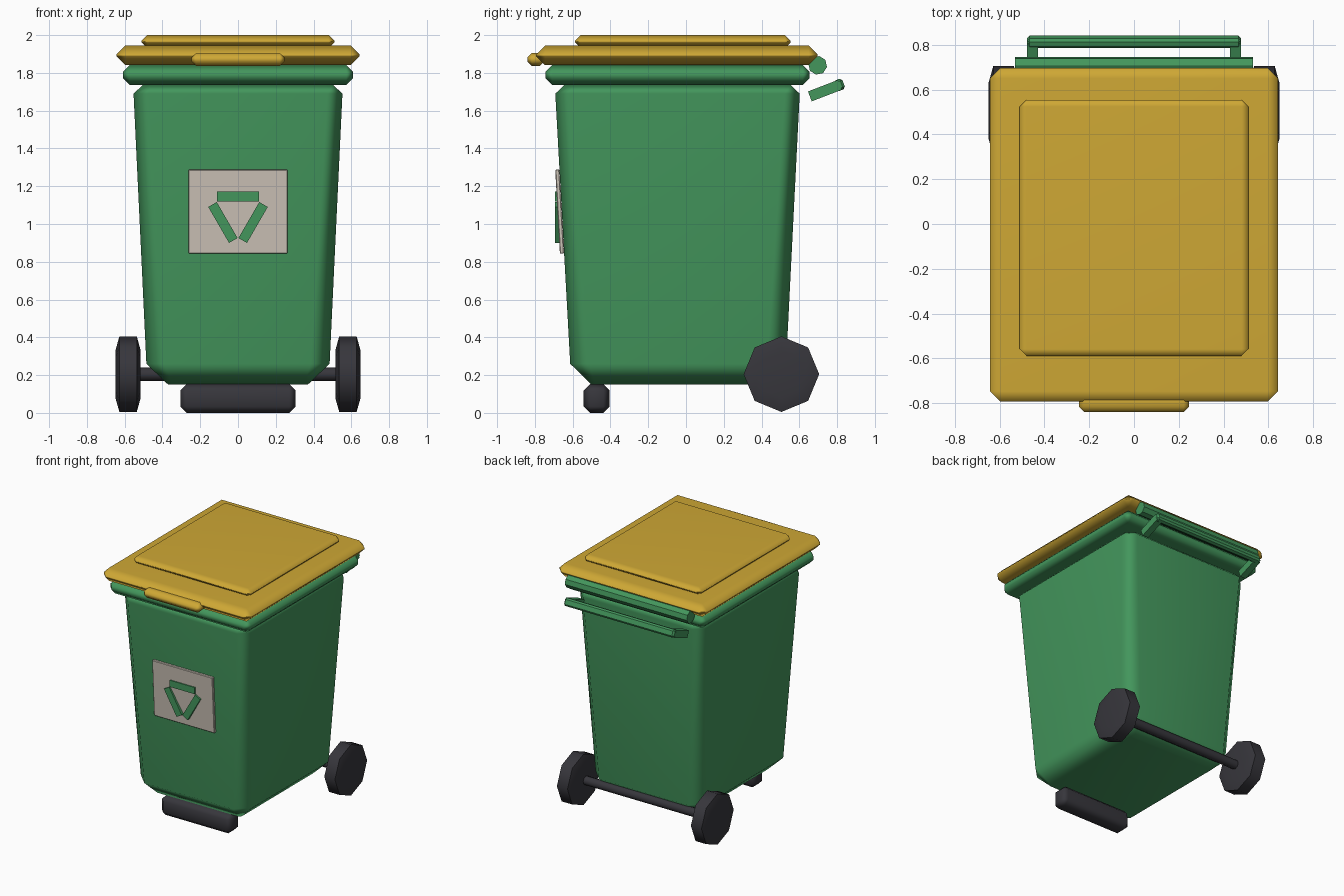
import bpy, bmesh, math
from mathutils import Matrix, Vector

cube = bpy.data.objects.get("Cube")
if cube:
    bpy.data.objects.remove(cube, do_unlink=True)


def material(name, rgb):
    m = bpy.data.materials.new(name)
    m.use_nodes = True
    m.diffuse_color = (*rgb, 1)
    m.node_tree.nodes["Principled BSDF"].inputs["Base Color"].default_value = (*rgb, 1)
    return m


GREEN = material("bin green", (0.056, 0.305, 0.107))
YELLOW = material("lid yellow", (0.62, 0.39, 0.035))
DARK = material("dark rubber", (0.038, 0.037, 0.045))
LABEL = material("label grey", (0.60, 0.54, 0.47))


def finish(name, bm, mat, smooth=50):
    """Turn a bmesh into a shaded object."""
    bmesh.ops.recalc_face_normals(bm, faces=bm.faces)
    mesh = bpy.data.meshes.new(name)
    bm.to_mesh(mesh)
    bm.free()
    mesh.materials.append(mat)
    obj = bpy.data.objects.new(name, mesh)
    bpy.context.collection.objects.link(obj)
    bpy.ops.object.select_all(action='DESELECT')
    obj.select_set(True)
    bpy.context.view_layer.objects.active = obj
    if smooth:
        bpy.ops.object.shade_smooth_by_angle(angle=math.radians(smooth))
        obj.modifiers.new("Weighted normals", 'WEIGHTED_NORMAL').keep_sharp = True
    return obj


def box(name, mat, center, size, bevel=0.0, rot=(0, 'X'), smooth=50):
    """Box with chamfered edges, turned about one axis."""
    bm = bmesh.new()
    bmesh.ops.create_cube(bm, size=1, matrix=Matrix.Diagonal((*size, 1)))
    if bevel:
        bmesh.ops.bevel(bm, geom=bm.edges[:], offset=bevel, segments=1,
                        affect='EDGES', profile=0.5)
    bm.transform(Matrix.Translation(center) @ Matrix.Rotation(math.radians(rot[0]), 4, rot[1]))
    return finish(name, bm, mat, smooth)


def loft(name, mat, rings, smooth=50):
    """Skin a list of closed point rings and cap both ends."""
    bm = bmesh.new()
    loops = [[bm.verts.new(p) for p in ring] for ring in rings]
    n = len(loops[0])
    for a, b in zip(loops, loops[1:]):
        for i in range(n):
            j = (i + 1) % n
            bm.faces.new((a[i], a[j], b[j], b[i]))
    bm.faces.new(loops[0])
    bm.faces.new(loops[-1])
    return finish(name, bm, mat, smooth)


def cut_rect(hx, y0, y1, z, c):
    """Rectangle with cut corners at height z."""
    return [Vector((x, y, z)) for x, y in (
        (-hx + c, y0), (hx - c, y0), (hx, y0 + c), (hx, y1 - c),
        (hx - c, y1), (-hx + c, y1), (-hx, y1 - c), (-hx, y0 + c))]


def disc_ring(x, y, z, r, sides=8, turn=0.0):
    angles = [math.tau * i / sides + turn for i in range(sides)]
    return [Vector((x, y + r * math.sin(a), z + r * math.cos(a))) for a in angles]


# Tapered bin body
loft("bin_body", GREEN, [
    cut_rect(0.37, -0.50, 0.42, 0.15, 0.02),
    cut_rect(0.485, -0.613, 0.53, 0.26, 0.10),
    cut_rect(0.553, -0.692, 0.602, 1.69, 0.08),
    cut_rect(0.505, -0.645, 0.555, 1.735, 0.04)])

# Rim and lid
box("body_rim", GREEN, (0, -0.045, 1.788), (1.22, 1.40, 0.106), 0.037)
box("lid", YELLOW, (0, -0.048, 1.893), (1.286, 1.49, 0.104), 0.047)
box("lid_panel", YELLOW, (0, -0.017, 1.966), (1.02, 1.143, 0.068), 0.03)
box("lid_grip", YELLOW, (0, -0.795, 1.871), (0.49, 0.09, 0.07), 0.024)

# Hinge bar and tilted rear handle
loft("hinge_bar", GREEN,
     [disc_ring(x, 0.697, 1.84, 0.05, 8, math.radians(10)) for x in (-0.53, 0.53)], 30)
TILT = (21, 'X')
box("handle_bar", GREEN, (0, 0.813, 1.737), (0.955, 0.046, 0.06), 0.012, TILT, 0)
for side, sx in (("left", 1), ("right", -1)):
    box(side + "_handle_arm", GREEN, (sx * 0.453, 0.735, 1.706),
        (0.05, 0.17, 0.056), 0, TILT, 0)

# Wheels with crowned faces, and their axle
for side, sx in (("left", 1), ("right", -1)):
    profile = ((-0.067, 0.125), (-0.046, 0.2), (0.046, 0.2), (0.067, 0.125))
    loft(side + "_wheel", DARK,
         [disc_ring(sx * 0.582 + dx, 0.505, 0.205, r) for dx, r in profile])
loft("axle", DARK, [disc_ring(x, 0.505, 0.205, 0.035) for x in (-0.58, 0.58)])

# Front foot
box("front_foot", DARK, (0, -0.473, 0.076), (0.61, 0.138, 0.152), 0.034)

# Label plate with a triangle of three bars
box("label_plate", LABEL, (0, -0.669, 1.066), (0.525, 0.022, 0.446), 0.004, (3.2, 'X'), 0)
for name, x, z, turn in (("top", 0, 1.146, 0), ("left", 0.08, 1.008, -60),
                         ("right", -0.08, 1.008, 60)):
    box(name + "_label_bar", GREEN, (x, -0.682, z), (0.22, 0.024, 0.052), 0,
        (turn, 'Y'), 0)
